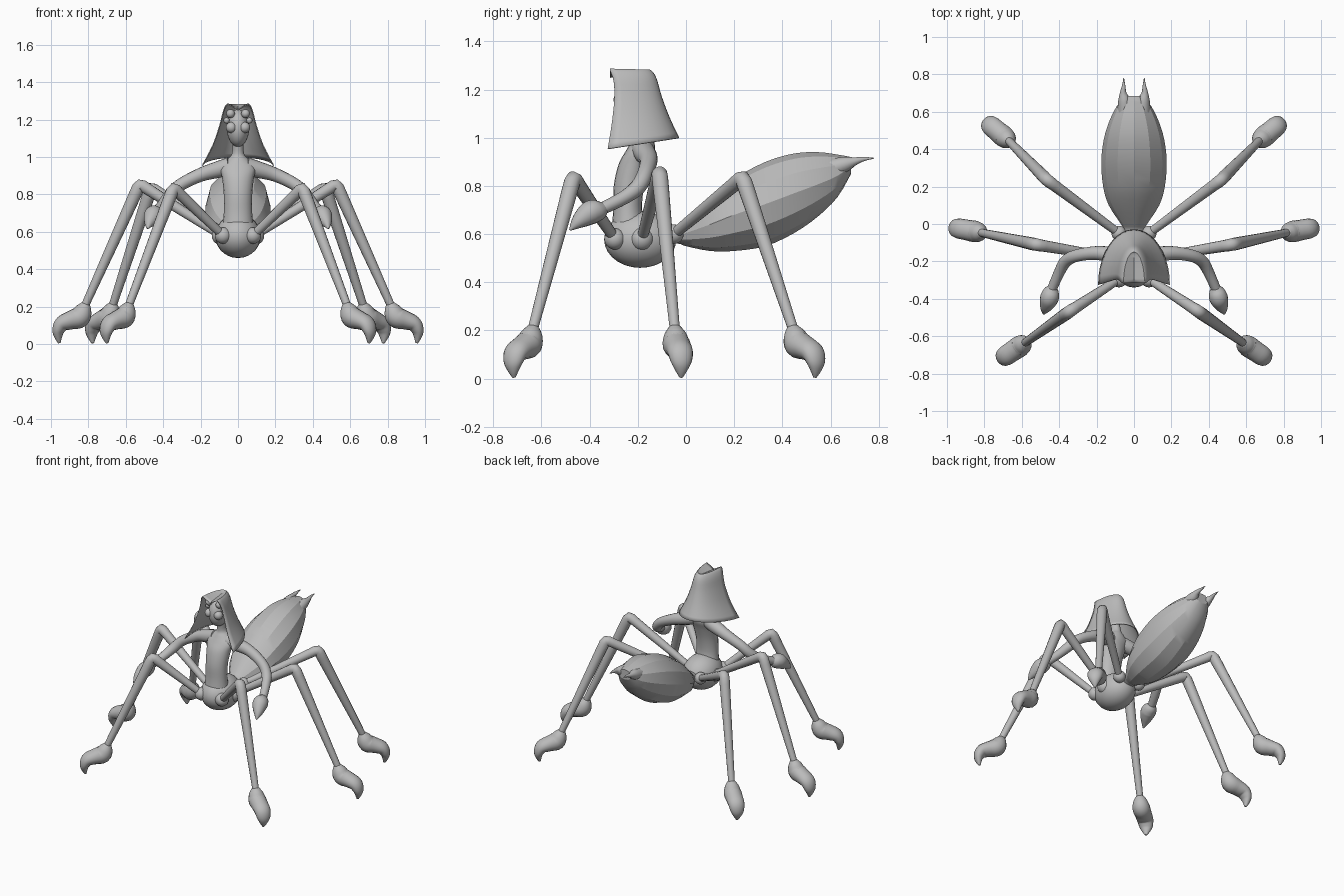
import bpy, bmesh, math
from mathutils import Vector

if "Cube" in bpy.data.objects:
    bpy.data.objects.remove(bpy.data.objects["Cube"])

grey = bpy.data.materials.new("plain grey")
grey.diffuse_color = (0.5, 0.5, 0.5, 1)
grey.use_nodes = True
grey.node_tree.nodes["Principled BSDF"].inputs["Base Color"].default_value = grey.diffuse_color


def finish(name, bm, mirror=False, angle=40):
    bmesh.ops.recalc_face_normals(bm, faces=bm.faces)
    me = bpy.data.meshes.new(name)
    bm.to_mesh(me)
    bm.free()
    me.materials.append(grey)
    ob = bpy.data.objects.new(name, me)
    bpy.context.collection.objects.link(ob)
    if mirror:
        ob.modifiers.new("mirror", 'MIRROR')
    bpy.ops.object.select_all(action='DESELECT')
    ob.select_set(True)
    bpy.context.view_layer.objects.active = ob
    bpy.ops.object.shade_smooth_by_angle(angle=math.radians(angle))
    return ob


def spline(pts, steps):
    """Catmull-Rom through tuples of any length."""
    if steps < 2:
        return pts
    p = [pts[0]] + list(pts) + [pts[-1]]
    out = []
    for i in range(1, len(p) - 2):
        for s in range(steps):
            t = s / steps
            out.append(tuple(
                0.5 * (2 * b + (c - a) * t + (2 * a - 5 * b + 4 * c - d) * t * t
                       + (3 * b - a - 3 * c + d) * t ** 3)
                for a, b, c, d in zip(p[i - 1], p[i], p[i + 1], p[i + 2])))
    return out + [pts[-1]]


def loft(name, pts, sides=16, steps=4, frame=None, mirror=False, angle=40):
    """Tube through (x, y, z, r) or (x, y, z, ru, rv) points."""
    pts = spline(pts, steps)
    pos = [Vector(p[:3]) for p in pts]
    bm = bmesh.new()
    rings = []
    for i, p in enumerate(pts):
        if frame:
            u, v = frame
        else:
            t = (pos[min(i + 1, len(pos) - 1)] - pos[max(i - 1, 0)]).normalized()
            if i == 0:
                u = t.cross(Vector((0, 0, 1)))
            u = (u - t * u.dot(t)).normalized()
            v = t.cross(u)
        ring = []
        for k in range(sides):
            a = 2 * math.pi * k / sides
            ring.append(bm.verts.new(pos[i] + u * math.cos(a) * p[3] + v * math.sin(a) * p[-1]))
        rings.append(ring)
    for r, q in zip(rings, rings[1:]):
        for k in range(sides):
            j = (k + 1) % sides
            bm.faces.new((r[k], r[j], q[j], q[k]))
    bm.faces.new(rings[0])
    bm.faces.new(rings[-1])
    return finish(name, bm, mirror, angle)


def ball(name, c, r, mirror=False):
    bm = bmesh.new()
    bmesh.ops.create_uvsphere(bm, u_segments=24, v_segments=14, radius=1)
    for v in bm.verts:
        v.co = Vector((v.co.x * r[0] + c[0], v.co.y * r[1] + c[1], v.co.z * r[2] + c[2]))
    finish(name, bm, mirror)


X, Y, Z = Vector((1, 0, 0)), Vector((0, 1, 0)), Vector((0, 0, 1))

# body: pelvis, torso with neck
ball("pelvis", (0, -0.19, 0.578), (0.122, 0.15, 0.118))
loft("torso", [(0, -0.235, 0.62, 0.085, 0.075), (0, -0.242, 0.70, 0.076, 0.06),
               (0, -0.237, 0.80, 0.076, 0.063), (0, -0.215, 0.89, 0.085, 0.065),
               (0, -0.19, 0.945, 0.095, 0.06), (0, -0.18, 0.985, 0.06, 0.048),
               (0, -0.18, 1.02, 0.032, 0.035), (0, -0.195, 1.10, 0.03, 0.033)],
     sides=20, frame=(X, Y), angle=60)

# abdomen: rings set across y, faceted along its length
abdomen = [(-0.08, .56, .62, .05), (-0.03, .56, .635, .055), (0.0, .55, .66, .07), (0.1, .53, .75, .135),
           (0.2, .53, .83, .165), (0.33, .55, .90, .175), (0.45, .605, .935, .162),
           (0.55, .675, .94, .132), (0.63, .755, .93, .092), (0.685, .85, .92, .05)]
loft("abdomen", [(0, y, (lo + hi) / 2, w, (hi - lo) / 2) for y, lo, hi, w in abdomen],
     sides=12, steps=3, frame=(X, Z), angle=25)
loft("tail_spikes", [(0.045, 0.58, 0.865, 0.045), (0.052, 0.66, 0.89, 0.033),
                     (0.058, 0.70, 0.902, 0.018), (0.055, 0.74, 0.912, 0.009),
                     (0.055, 0.78, 0.915, 0.002)], sides=10, mirror=True)

# head and eyes
ball("head", (0, -0.215, 1.155), (0.06, 0.08, 0.1))
for name, c, r in (("large_eyes", (0.036, -0.272, 1.158), 0.029),
                   ("upper_eyes", (0.04, -0.268, 1.232), 0.023),
                   ("side_eyes", (0.061, -0.25, 1.195), 0.016)):
    ball(name, c, (r, r, r), True)

# hair: open-fronted flaring shell with a grooved crown
levels = spline([(0.955, 1.00, 0.192, -0.325, -0.028), (1.06, 1.085, 0.138, -0.308, -0.068),
                 (1.17, 1.17, 0.10, -0.297, -0.10), (1.24, 1.24, 0.082, -0.301, -0.12),
                 (1.275, 1.27, 0.068, -0.313, -0.135), (1.287, 1.283, 0.056, -0.316, -0.15)], 3)
bm = bmesh.new()
N = 20
rows = []
for zf, zb, w, yf, yb in levels:
    row = []
    for i in range(N + 1):
        a = (i / N - 0.5) * math.pi
        f = 1 - math.cos(a)
        row.append(bm.verts.new((w * math.sin(a), yb + (yf - yb) * f, zb + (zf - zb) * f)))
    rows.append(row)
for r, q in zip(rows, rows[1:]):
    for i in range(N):
        bm.faces.new((r[i], r[i + 1], q[i + 1], q[i]))
top, h = rows[-1], N // 2
mid = [bm.verts.new((0, top[i].co.y, top[i].co.z - 0.032 * (1 - i / h))) for i in range(h)] + [top[h]]
for i in range(h):
    for s in (i, N - i):
        n = i + 1 if s == i else N - i - 1
        vs = [top[s], top[n], mid[i + 1], mid[i]]
        bm.faces.new(list(dict.fromkeys(vs)))
hair = finish("hair", bm)
mod = hair.modifiers.new("thickness", 'SOLIDIFY')
mod.thickness = 0.006

# arms and pointed hands
loft("arms", [(0.04, -0.185, 0.955, 0.045), (0.10, -0.17, 0.935, 0.045), (0.20, -0.155, 0.905, 0.037),
              (0.31, -0.17, 0.85, 0.033), (0.365, -0.20, 0.795, 0.033), (0.40, -0.26, 0.75, 0.029),
              (0.44, -0.35, 0.705, 0.026)], mirror=True)
loft("hands", [(0.435, -0.335, 0.712, 0.022), (0.442, -0.36, 0.70, 0.042), (0.452, -0.395, 0.69, 0.05),
               (0.463, -0.425, 0.67, 0.042), (0.475, -0.455, 0.645, 0.026),
               (0.483, -0.482, 0.617, 0.004)], mirror=True)

# legs: hip, knee, ankle, hip-joint radius
legs = {"front": ((0.08, -0.295, 0.58), (0.345, -0.468, 0.835), (0.59, -0.64, 0.19), 0.044),
        "middle": ((0.09, -0.183, 0.58), (0.525, -0.11, 0.855), (0.825, -0.045, 0.19), 0.05),
        "rear": ((0.08, -0.05, 0.60), (0.465, 0.235, 0.835), (0.675, 0.45, 0.19), 0.04)}
# foot profile: distance outward from ankle, height, half width, half thickness
foot = [(-0.012, 0.215, 0.024, 0.024), (0.0, 0.185, 0.045, 0.045), (0.022, 0.145, 0.057, 0.058),
        (0.07, 0.128, 0.055, 0.05), (0.118, 0.108, 0.053, 0.042), (0.138, 0.07, 0.044, 0.032),
        (0.138, 0.035, 0.026, 0.02), (0.132, 0.005, 0.007, 0.007)]
for name, (hip, knee, ankle, r) in legs.items():
    ball(name + "_hip_joints", hip, (r, r, r), True)
    H, K, A = Vector(hip), Vector(knee), Vector(ankle)
    e, g = (H - K).normalized(), (A - K).normalized()
    path = [(*H, 0.022), (*(K + e * 0.05), 0.031), (*(K + e * 0.02), 0.033),
            (*(K + (e + g) * 0.004), 0.033), (*(K + g * 0.02), 0.034),
            (*(K + g * 0.06), 0.034), (*A, 0.021)]
    loft(name + "_legs", path, sides=14, steps=1, mirror=True, angle=60)
    d = A - H
    d.z = 0
    d.normalize()
    loft(name + "_feet", [(A.x + d.x * s, A.y + d.y * s, z, w, t) for s, z, w, t in foot],
         mirror=True, angle=60)
